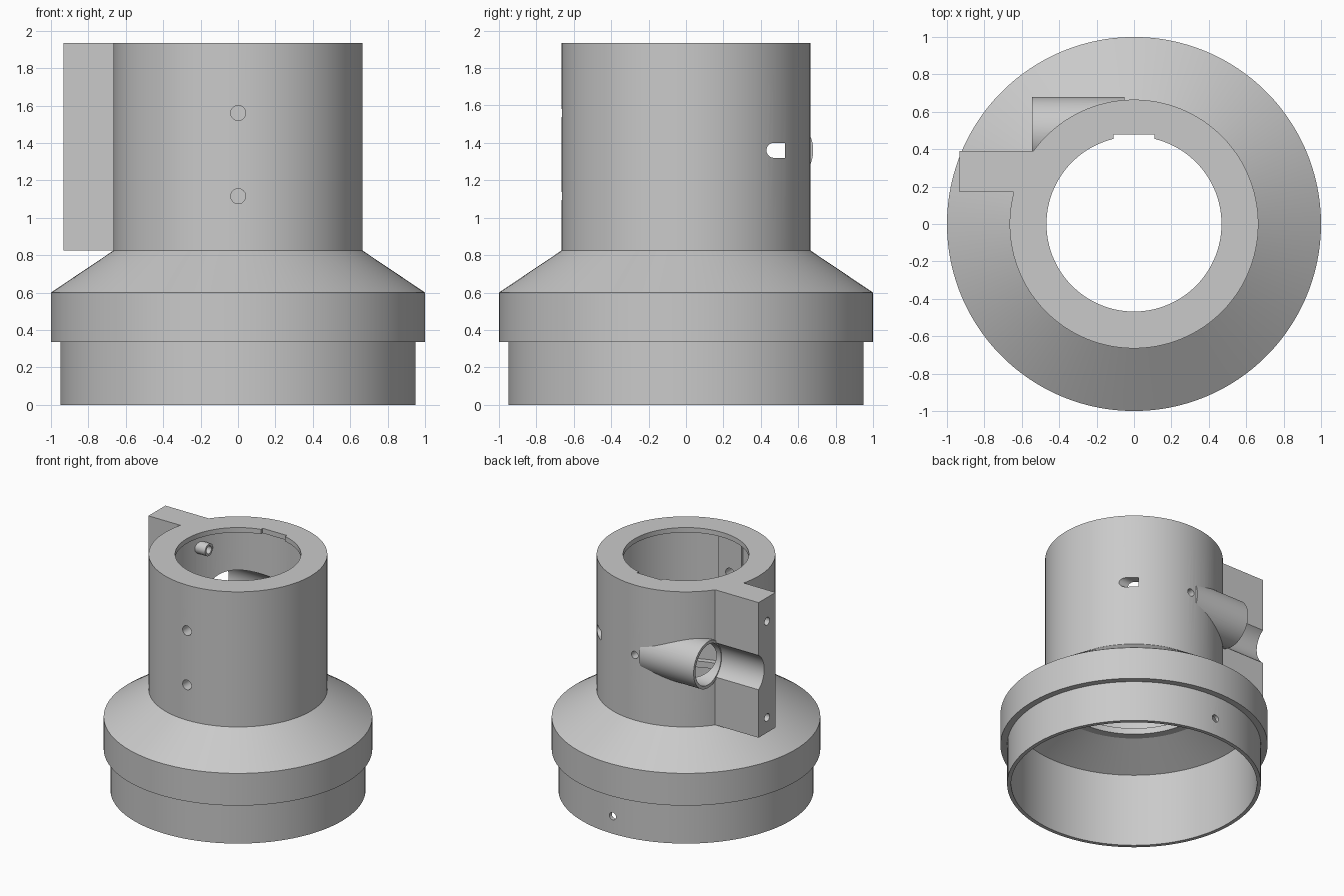
import bpy, bmesh, math
from mathutils import Matrix, Vector

cube = bpy.data.objects.get("Cube")
if cube:
    bpy.data.objects.remove(cube, do_unlink=True)

grey = bpy.data.materials.new("plain grey")
grey.use_nodes = True
colour = (0.59, 0.59, 0.59, 1)
grey.diffuse_color = colour
grey.node_tree.nodes["Principled BSDF"].inputs["Base Color"].default_value = colour


def finish(name, bm):
    bmesh.ops.recalc_face_normals(bm, faces=bm.faces)
    mesh = bpy.data.meshes.new(name)
    bm.to_mesh(mesh)
    bm.free()
    mesh.materials.append(grey)
    obj = bpy.data.objects.new(name, mesh)
    bpy.context.collection.objects.link(obj)
    return obj


def lathe(name, profile, steps=122):
    """Solid of revolution about z; the profile starts and ends on the axis."""
    bm = bmesh.new()
    verts = [bm.verts.new((r, 0, z)) for r, z in profile]
    edges = [bm.edges.new(pair) for pair in zip(verts, verts[1:])]
    bmesh.ops.spin(bm, geom=verts + edges, cent=(0, 0, 0), axis=(0, 0, 1),
                   angle=math.tau, steps=steps, use_merge=False)
    bmesh.ops.remove_doubles(bm, verts=bm.verts, dist=1e-4)
    return finish(name, bm)


def rod(name, start, end, radius, sides=32):
    """Cylinder between two points."""
    start, end = Vector(start), Vector(end)
    axis = end - start
    place = Matrix.Translation((start + end) / 2) @ axis.to_track_quat('Z', 'Y').to_matrix().to_4x4()
    bm = bmesh.new()
    bmesh.ops.create_cone(bm, cap_ends=True, segments=sides, radius1=radius,
                          radius2=radius, depth=axis.length, matrix=place)
    return finish(name, bm)


def block(name, low, high):
    low, high = Vector(low), Vector(high)
    bm = bmesh.new()
    place = Matrix.Translation((low + high) / 2) @ Matrix.Diagonal((*(high - low), 1))
    bmesh.ops.create_cube(bm, size=1, matrix=place)
    return finish(name, bm)


def combine(target, tool, operation):
    """Boolean the tool into the target, then discard the tool."""
    mod = target.modifiers.new("join", 'BOOLEAN')
    mod.operation = operation
    mod.solver = 'EXACT'
    mod.object = tool
    bpy.context.view_layer.objects.active = target
    bpy.ops.object.modifier_apply(modifier=mod.name)
    bpy.data.objects.remove(tool, do_unlink=True)


TOP, TUBE_Y, TUBE_Z = 1.935, 0.49, 1.36
PLATE_Y, PLATE_HOLES = 0.28, (0.95, 1.74)

# Stepped outer body with a hollow, cone-roofed base
body = lathe("adapter_body", [(0, 0.75), (0.62, 0.75), (0.92, 0.605), (0.92, 0), (0.95, 0),
                              (0.95, 0.335), (1, 0.335), (1, 0.6), (0.665, 0.825),
                              (0.665, TOP), (0, TOP)])

# Side plate and tangential tube
combine(body, block("side_plate", (-0.933, 0.17, 0.825), (-0.6, 0.39, TOP)), 'UNION')
combine(body, rod("side_tube", (-0.545, TUBE_Y, TUBE_Z), (-0.05, TUBE_Y, TUBE_Z), 0.19, 64), 'UNION')
combine(body, block("plate_root", (-0.62, 0.17, 0.825), (-0.5, 0.39, TOP)), 'UNION')

# Main bore with thin lips at both ends and a keyway at the top
combine(body, lathe("bore", [(0, 0.65), (0.555, 0.65), (0.555, 0.8), (0.6, 0.8), (0.6, 1.895),
                             (0.468, 1.895), (0.468, 2.1), (0, 2.1)]), 'DIFFERENCE')
combine(body, block("keyway", (-0.11, 0.38, 1.8), (0.11, 0.478, 2.1)), 'DIFFERENCE')

# Flat pad inside the front wall
combine(body, block("front_pad", (-0.105, -0.63, 0.785), (0.105, -0.573, 1.91)), 'UNION')

# Tube bore and the slightly wider groove along the plate
combine(body, rod("tube_bore", (-0.7, TUBE_Y, TUBE_Z), (-0.05, TUBE_Y, TUBE_Z), 0.165, 64), 'DIFFERENCE')
combine(body, rod("plate_groove", (-1.1, TUBE_Y, TUBE_Z), (-0.546, TUBE_Y, TUBE_Z), 0.173, 64), 'DIFFERENCE')

# Rounded sight slot opposite the tube
combine(body, rod("slot_end", (0.1, 0.47, TUBE_Z), (0.8, 0.47, TUBE_Z), 0.04), 'DIFFERENCE')
combine(body, block("slot_side", (0.1, 0.47, TUBE_Z - 0.04), (0.8, 0.53, TUBE_Z + 0.04)), 'DIFFERENCE')

# Plate screw holes with small bosses inside the bore
for z in PLATE_HOLES:
    combine(body, rod("boss", (-0.57, PLATE_Y, z), (-0.46, PLATE_Y, z), 0.05), 'UNION')
    combine(body, rod("plate_hole", (-1.1, PLATE_Y, z), (-0.3, PLATE_Y, z), 0.032), 'DIFFERENCE')

# Front, back and base screw holes
for z in (1.115, 1.56):
    combine(body, rod("front_hole", (0.001, -0.8, z), (0.001, -0.45, z), 0.04), 'DIFFERENCE')
combine(body, rod("back_hole", (0.001, 0.8, TUBE_Z), (0.001, 0.45, TUBE_Z), 0.03), 'DIFFERENCE')
combine(body, rod("base_hole", (0.001, 1.1, 0.145), (0.001, 0.8, 0.145), 0.03), 'DIFFERENCE')

# Smooth curved walls, keep crisp edges
bpy.ops.object.select_all(action='DESELECT')
body.select_set(True)
bpy.context.view_layer.objects.active = body
bpy.ops.object.shade_smooth_by_angle(angle=math.radians(25))
